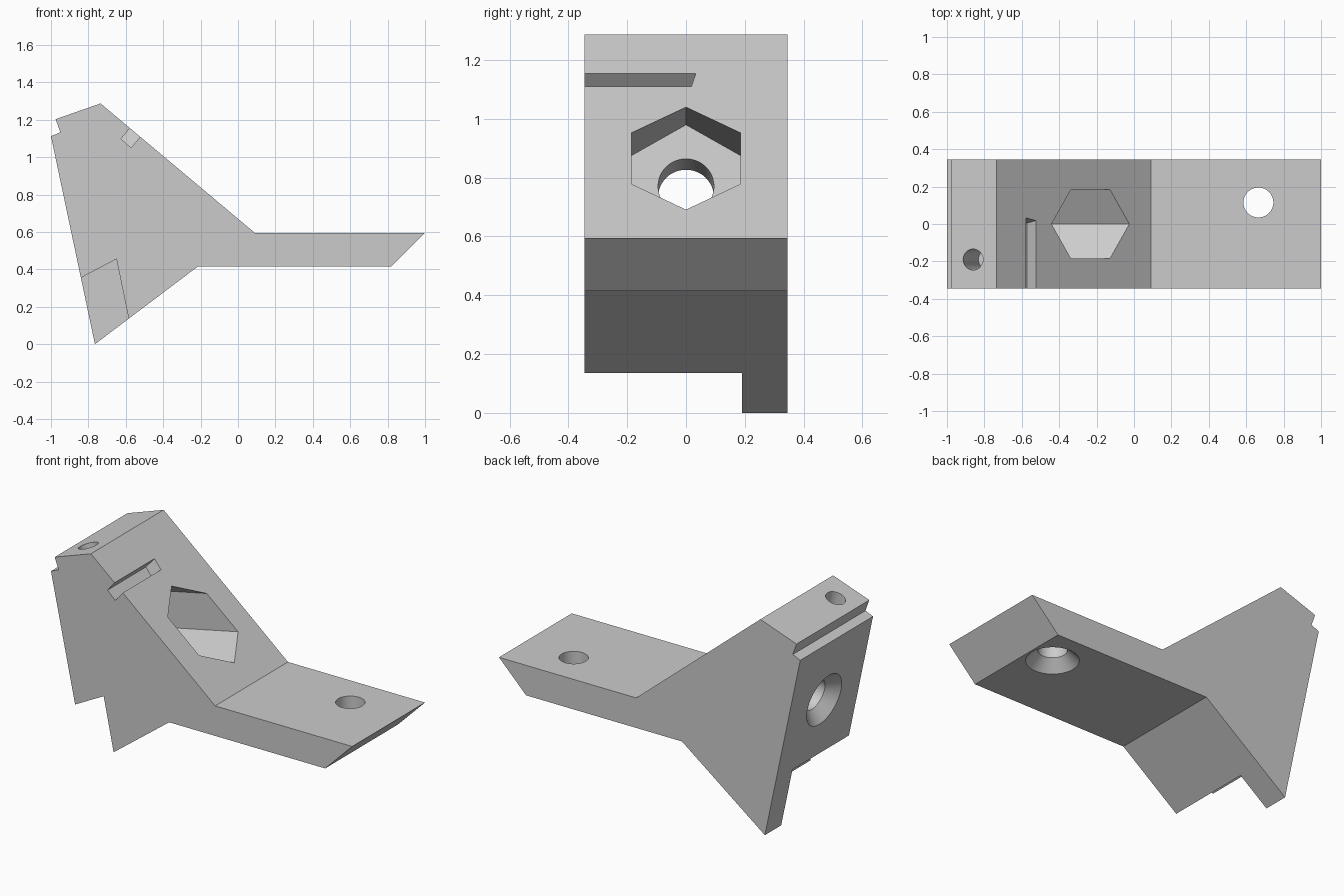
import bpy, bmesh, math
from mathutils import Vector

cube = bpy.data.objects.get("Cube")
if cube:
    bpy.data.objects.remove(cube)

HALF = 0.345                      # half the bracket width

grey = bpy.data.materials.new("plain grey")
grey.use_nodes = True
colour = (0.6, 0.6, 0.6, 1)
grey.diffuse_color = colour
grey.node_tree.nodes["Principled BSDF"].inputs["Base Color"].default_value = colour


def finish(name, bm):
    bmesh.ops.recalc_face_normals(bm, faces=bm.faces)
    mesh = bpy.data.meshes.new(name)
    bm.to_mesh(mesh)
    bm.free()
    mesh.materials.append(grey)
    obj = bpy.data.objects.new(name, mesh)
    bpy.context.collection.objects.link(obj)
    return obj


def loft(name, rings):
    """Solid through matching rings of points, capped at both ends."""
    bm = bmesh.new()
    loops = [[bm.verts.new(p) for p in ring] for ring in rings]
    bm.faces.new(loops[0])
    bm.faces.new(loops[-1])
    for a, b in zip(loops, loops[1:]):
        for i in range(len(a)):
            j = (i + 1) % len(a)
            bm.faces.new((a[i], a[j], b[j], b[i]))
    return finish(name, bm)


def extrude_profile(name, points, y0, y1):
    return loft(name, [[(x, y, z) for x, z in points] for y in (y0, y1)])


def bore(name, origin, axis, stations, sides=48):
    """Turned cutter: stations are (distance along axis, radius)."""
    axis = axis.normalized()
    side = Vector((0, 1, 0))
    up = axis.cross(side).normalized()
    rings = []
    for dist, r in stations:
        c = origin + axis * dist
        rings.append([c + r * (math.cos(t) * up + math.sin(t) * side)
                      for t in (math.tau * i / sides for i in range(sides))])
    return loft(name, rings)


def cut(target, cutter):
    cutter.hide_render = True
    mod = target.modifiers.new(cutter.name, 'BOOLEAN')
    mod.operation = 'DIFFERENCE'
    mod.solver = 'EXACT'
    mod.object = cutter
    bpy.context.view_layer.objects.active = target
    bpy.ops.object.modifier_apply(modifier=mod.name)
    bpy.data.objects.remove(cutter)


# Bracket body: side profile pulled across the width
bracket = extrude_profile("angle_bracket", [
    (-0.765, 0), (-0.215, 0.415), (0.82, 0.415), (1, 0.595), (0.09, 0.595),
    (-0.735, 1.287), (-0.975, 1.203), (-0.95, 1.133), (-1, 1.112)], -HALF, HALF)

# Foot notch, open to the front
cut(bracket, extrude_profile("foot_notch", [
    (-0.87, 0.339), (-0.65, 0.455), (-0.565, 0.043), (-0.6, -0.1), (-0.9, -0.1)],
    -HALF - 0.1, 0.19))

# Slot across the slope with a slanted inner end
slot = [(-0.625, 1.098), (-0.535, 1.207), (-0.48, 1.162), (-0.572, 1.05)]
ends = [0.02, 0.045, 0.03, 0.005]
cut(bracket, loft("slope_slot", [
    [(x, -HALF - 0.1, z) for x, z in slot],
    [(x, y, z) for (x, z), y in zip(slot, ends)]]))

# Nut pocket and countersunk bolt hole, square to the back face
square_to_back = Vector((-0.978, 0, -0.207))
seat = Vector((-0.68, 0, 0.771))
cut(bracket, bore("nut_pocket", seat, square_to_back, [(-0.9, 0.2136), (0, 0.2136)], 6))
cut(bracket, bore("bolt_hole", seat, square_to_back,
                  [(-0.05, 0.095), (0.178, 0.095), (0.243, 0.16), (0.263, 0.18)]))

# Countersunk hole through the arm
cut(bracket, bore("arm_hole", Vector((0.665, 0.115, 0.415)), Vector((0, 0, 1)),
                  [(-0.02, 0.164), (0.064, 0.08), (0.3, 0.08)]))

# Blind pin hole in the top, running along the back face
cut(bracket, bore("pin_hole", Vector((-0.86, -0.19, 1.243)), Vector((0.207, 0, -0.978)),
                  [(-0.1, 0.056), (0.4, 0.056)], 32))

# Smooth the bores, keep the body edges sharp
bpy.ops.object.select_all(action='DESELECT')
bracket.select_set(True)
bpy.context.view_layer.objects.active = bracket
bpy.ops.object.shade_smooth_by_angle(angle=math.radians(25))
